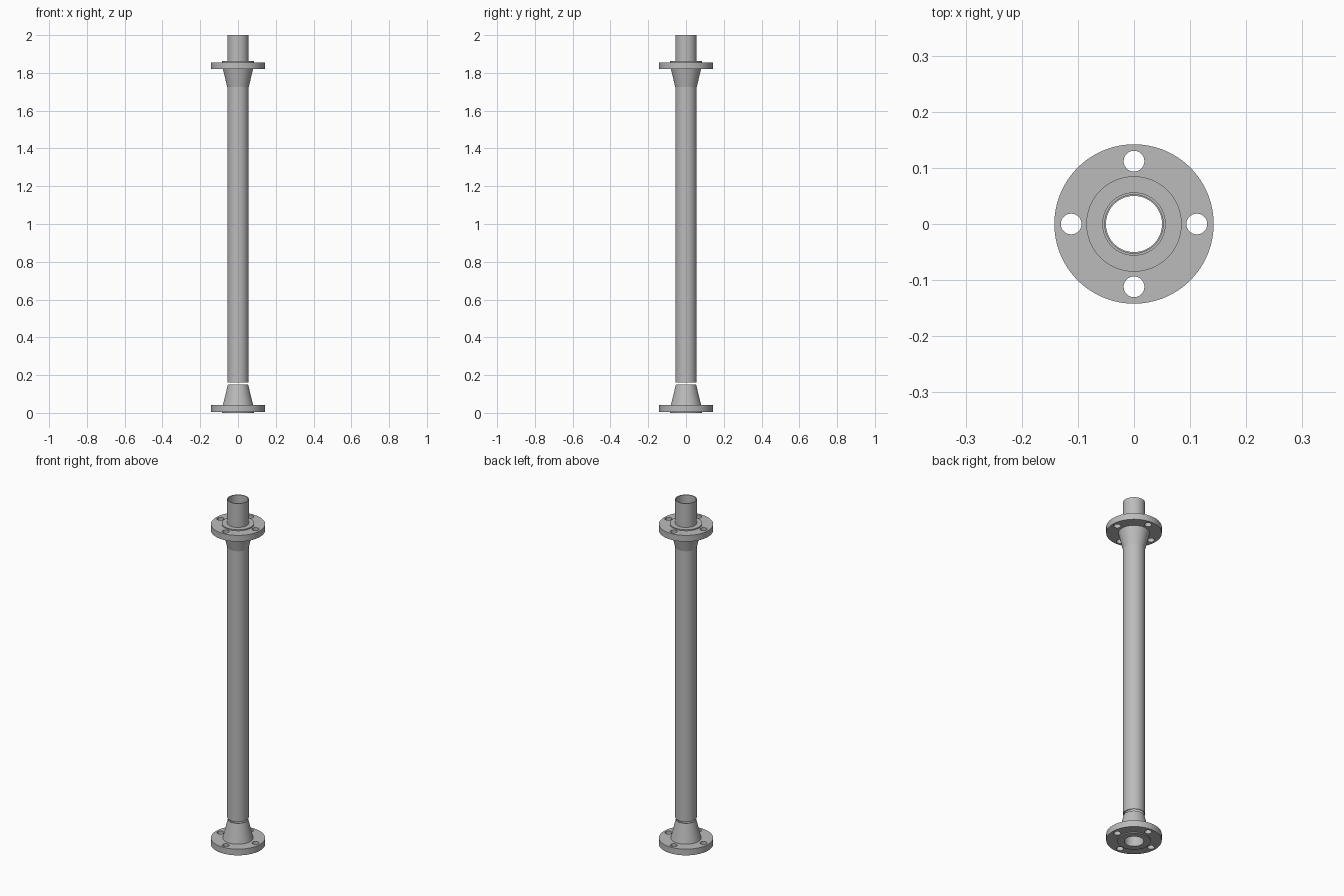
import bpy, bmesh, math

if "Cube" in bpy.data.objects:
    bpy.data.objects.remove(bpy.data.objects["Cube"])

steel = bpy.data.materials.new("grey_steel")
steel.use_nodes = True
colour = (0.5, 0.5, 0.5, 1)
steel.diffuse_color = colour
steel.node_tree.nodes["Principled BSDF"].inputs["Base Color"].default_value = colour

SIDES = 96


def revolve(name, profile):
    """Spin a closed (radius, height) profile around the z axis."""
    bm = bmesh.new()
    rings = []
    for i in range(SIDES):
        a = 2 * math.pi * i / SIDES
        rings.append([bm.verts.new((r * math.cos(a), r * math.sin(a), z)) for r, z in profile])
    n = len(profile)
    for i in range(SIDES):
        here, there = rings[i], rings[(i + 1) % SIDES]
        for j in range(n):
            k = (j + 1) % n
            bm.faces.new((here[j], there[j], there[k], here[k]))
    bmesh.ops.recalc_face_normals(bm, faces=bm.faces)
    mesh = bpy.data.meshes.new(name)
    bm.to_mesh(mesh)
    bm.free()
    mesh.materials.append(steel)
    obj = bpy.data.objects.new(name, mesh)
    bpy.context.collection.objects.link(obj)
    return obj


def activate(obj):
    bpy.ops.object.select_all(action="DESELECT")
    obj.select_set(True)
    bpy.context.view_layer.objects.active = obj


def smooth(obj):
    activate(obj)
    bpy.ops.object.shade_smooth_by_angle(angle=math.radians(30))


def weld_neck_flange(name, base, flip):
    """Bored disc with raised face, tapered neck and four bolt holes."""
    bore, face, rim, hub, tip = 0.05, 0.085, 0.142, 0.08, 0.0535
    lip, disc, top = 0.006, 0.042, 0.15
    flange = revolve(name, [(bore, 0), (face, 0), (face, lip), (rim, lip),
                            (rim, disc), (hub, disc), (tip, top), (bore, top)])

    # Bolt hole cutters
    bm = bmesh.new()
    for i in range(4):
        a = i * math.pi / 2
        hole = bmesh.ops.create_cone(bm, cap_ends=True, segments=32,
                                     radius1=0.0185, radius2=0.0185, depth=0.2)
        bmesh.ops.translate(bm, verts=hole["verts"],
                            vec=(0.112 * math.cos(a), 0.112 * math.sin(a), 0))
    mesh = bpy.data.meshes.new("bolt_hole_cutter")
    bm.to_mesh(mesh)
    bm.free()
    mesh.materials.append(steel)
    cutter = bpy.data.objects.new("bolt_hole_cutter", mesh)
    cutter.hide_render = True
    bpy.context.collection.objects.link(cutter)

    cut = flange.modifiers.new("bolt_holes", "BOOLEAN")
    cut.operation = "DIFFERENCE"
    cut.solver = "EXACT"
    cut.object = cutter
    activate(flange)
    bpy.ops.object.modifier_apply(modifier=cut.name)
    bpy.data.objects.remove(cutter)

    smooth(flange)
    flange.location.z = base
    if flip:
        flange.rotation_euler.x = math.pi
    return flange


# Flanges at both ends, necks pointing at each other
weld_neck_flange("lower_flange", 0, False)
weld_neck_flange("upper_flange", 1.862, True)

# Long tube passing through the upper flange, just clear of the lower neck
smooth(revolve("pipe", [(0.052, 0.16), (0.0565, 0.16), (0.0565, 2), (0.052, 2)]))
